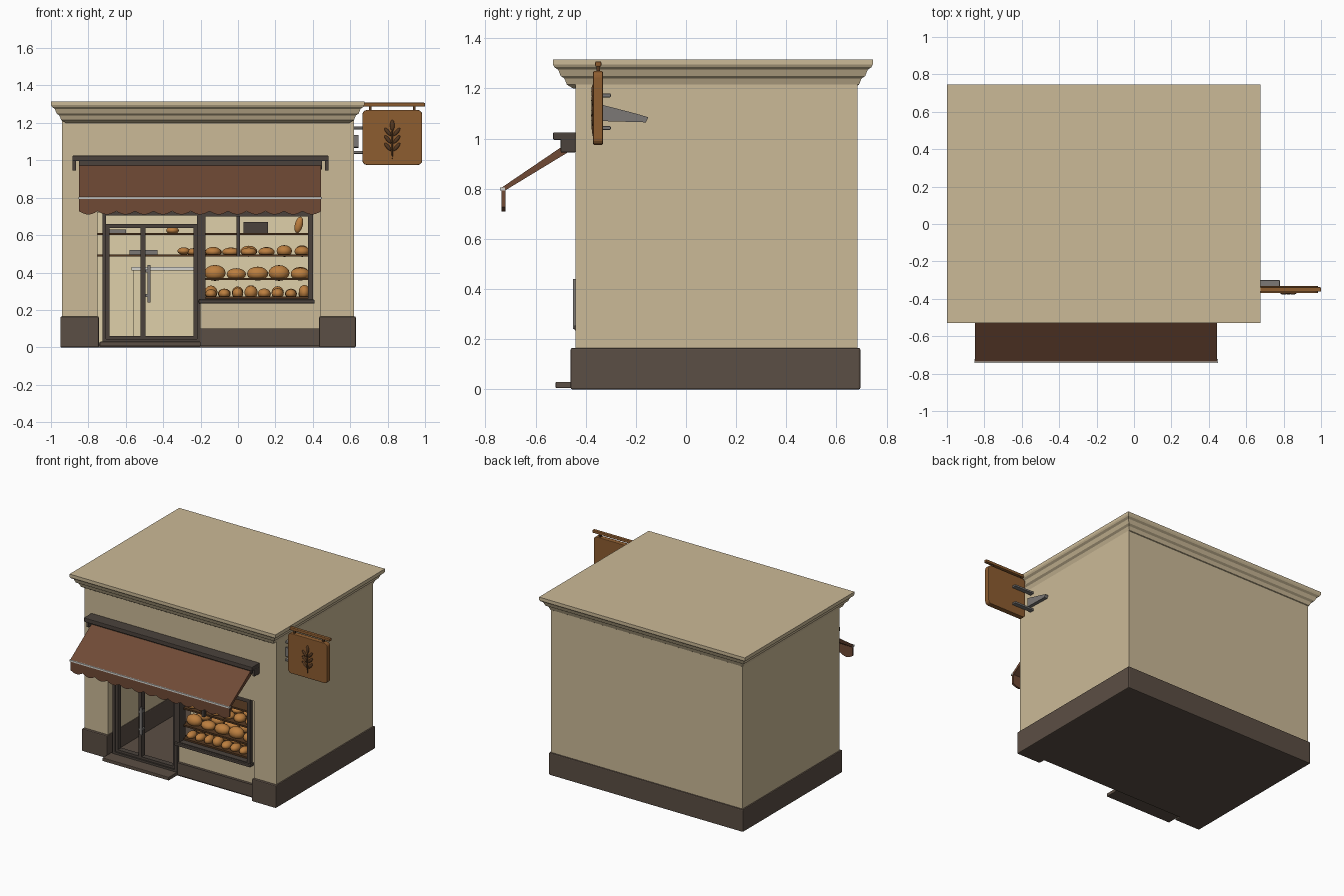
import bpy, bmesh, math, random
from mathutils import Matrix, Vector

random.seed(4)
cube = bpy.data.objects.get("Cube")
if cube:
    bpy.data.objects.remove(cube, do_unlink=True)


def material(name, r, g, b):
    m = bpy.data.materials.new(name)
    m.diffuse_color = (r, g, b, 1)
    m.use_nodes = True
    node = m.node_tree.nodes["Principled BSDF"]
    node.inputs["Base Color"].default_value = (r, g, b, 1)
    node.inputs["Roughness"].default_value = 0.9
    return m


CREAM = material("cream plaster", .6, .49, .31)
PALE = material("pale interior", .74, .63, .4)
STONE = material("dark stone", .105, .077, .058)
FRAME = material("dark frame", .07, .055, .045)
CLOTH = material("brown awning", .16, .068, .036)
TRIM = material("white trim", .68, .67, .63)
WOOD = material("sign wood", .27, .11, .03)
CARVE = material("carved wood", .09, .04, .015)
BREAD = material("bread crust", .5, .21, .05)
METAL = material("grey metal", .2, .19, .18)


def finish(name, bm, mat, bevel=0, smooth=False):
    bmesh.ops.recalc_face_normals(bm, faces=bm.faces)
    me = bpy.data.meshes.new(name)
    for f in bm.faces:
        f.smooth = smooth
    bm.to_mesh(me)
    bm.free()
    me.materials.append(mat)
    ob = bpy.data.objects.new(name, me)
    bpy.context.collection.objects.link(ob)
    if bevel:
        mod = ob.modifiers.new("soft edges", "BEVEL")
        mod.width = bevel
        mod.segments = 2
    return ob


def boxes(name, mat, *bounds, bevel=0):
    """Boxes given as x0, x1, y0, y1, z0, z1, joined in one object."""
    bm = bmesh.new()
    for x0, x1, y0, y1, z0, z1 in bounds:
        mid = Matrix.Translation(((x0 + x1) / 2, (y0 + y1) / 2, (z0 + z1) / 2))
        bmesh.ops.create_cube(bm, size=1, matrix=mid @ Matrix.Diagonal((x1 - x0, y1 - y0, z1 - z0, 1)))
    return finish(name, bm, mat, bevel)


def prism(name, mat, pts, axis, lo, hi, bevel=0):
    """Extrude a 2D outline along an axis."""
    place = {"x": lambda a, b, t: (t, a, b), "y": lambda a, b, t: (a, t, b), "z": lambda a, b, t: (a, b, t)}[axis]
    bm = bmesh.new()
    rings = [[bm.verts.new(place(a, b, t)) for a, b in pts] for t in (lo, hi)]
    for ring in rings:
        bm.faces.new(ring)
    for i in range(len(pts)):
        j = (i + 1) % len(pts)
        bm.faces.new((rings[0][i], rings[0][j], rings[1][j], rings[1][i]))
    return finish(name, bm, mat, bevel)


def blobs(name, mat, items, smooth=True):
    """Ellipsoids given as centre, radii and a tilt about y."""
    bm = bmesh.new()
    for centre, radii, tilt in items:
        m = Matrix.Translation(centre) @ Matrix.Rotation(tilt, 4, "Y") @ Matrix.Diagonal((*radii, 1))
        bmesh.ops.create_uvsphere(bm, u_segments=14, v_segments=8, radius=1, matrix=m)
    return finish(name, bm, mat, smooth=smooth)


def u_plan(grow, jamb):
    """Plan of the side and back walls, open at the front."""
    l, r, f, b = -.94 - grow, .62 + grow, -.44 - grow * 2, .685 + grow
    jl, jr = -.75 - jamb, .44 + jamb
    return [(l, f), (jl, f), (jl, .6), (jr, .6), (jr, f), (r, f), (r, b), (l, b)]


# Building shell
prism("side_and_back_walls", CREAM, u_plan(0, 0), "z", .02, .73)
boxes("upper_walls", CREAM, (-.94, .62, -.44, .685, .73, 1.23))
prism("stone_plinth", STONE, u_plan(.01, -.006), "z", 0, .165, bevel=.006)
boxes("floor_slab", STONE, (-.8, .5, -.41, .65, 0, .02))
boxes("door_step", STONE, (-.74, -.2, -.52, -.4, .005, .03), bevel=.004)
boxes("room_lining", PALE, (-.75, .44, .59, .605, .02, .73), (-.75, .44, -.38, .6, .722, .732))

# Stepped cornice, lofted from rectangles that grow upward
bm = bmesh.new()
rings = []
for off, z in ((-.02, 1.2), (.005, 1.215), (.015, 1.24), (.03, 1.25), (.04, 1.275), (.055, 1.285), (.06, 1.295), (.06, 1.315)):
    l, r, f, b = -.94 - off, .615 + off, -.47 - off, .685 + off
    rings.append([bm.verts.new((x, y, z)) for x, y in ((l, f), (r, f), (r, b), (l, b))])
for low, high in zip(rings, rings[1:]):
    for i in range(4):
        j = (i + 1) % 4
        bm.faces.new((low[i], low[j], high[j], high[i]))
bm.faces.new(rings[0])
bm.faces.new(rings[-1])
finish("cornice", bm, CREAM)

# Shop front below and beside the window
boxes("window_apron", CREAM, (-.2, .44, -.4, -.36, .1, .25), (.4, .44, -.4, -.36, .25, .73))
boxes("apron_kick", STONE, (-.21, .44, -.42, -.37, .01, .1))


def frame(name, x0, x1, z0, z1, w, y0, y1):
    boxes(name, FRAME, (x0, x0 + w, y0, y1, z0, z1), (x1 - w, x1, y0, y1, z0, z1),
          (x0, x1, y0, y1, z0, z0 + w), (x0, x1, y0, y1, z1 - w, z1))


frame("window_frame", -.2, .4, .235, .725, .025, -.43, -.36)
frame("door_surround", -.725, -.2, .025, .725, .02, -.425, -.365)
frame("door_frame", -.71, -.215, .04, .66, .022, -.415, -.375)
boxes("door_mullion", FRAME, (-.52, -.495, -.415, -.375, .04, .66))
boxes("window_mullion", FRAME, (-.008, .012, -.41, -.39, .485, .72))
boxes("window_sill", FRAME, (-.21, .41, -.445, -.36, .235, .255), bevel=.004)
boxes("door_handle", METAL, (-.485, -.468, -.45, -.435, .24, .44),
      (-.495, -.47, -.45, -.41, .27, .285), (-.495, -.47, -.45, -.41, .4, .415))

# Display shelves, rear shelves and counter
levels = (.26, .36, .485, .6)
boxes("display_shelves", CARVE, *[(-.19, .39, -.385, -.14, z, z + .012) for z in levels])
boxes("display_back", PALE, (-.2, .44, -.14, -.125, .02, .725))
boxes("rear_shelves", CARVE, *[(-.75, -.2, .42, .59, z, z + .012) for z in levels[2:]])
boxes("counter", PALE, (-.56, -.2, .25, .38, .02, .41))
boxes("counter_top", TRIM, (-.57, -.2, .23, .39, .41, .43), bevel=.004)
boxes("display_tray", FRAME, (.03, .16, -.3, -.22, .612, .67))
boxes("rear_trays", METAL, (-.69, -.6, .45, .55, .61, .63), (-.58, -.43, .45, .55, .497, .52))

# Bread in rows, wider loaves higher up
loaves = []
for z, count, height in zip(levels, (8, 5, 6), (.04, .045, .035)):
    step = .57 / count
    for row_y in (-.33, -.22):
        for i in range(count):
            size = step * random.uniform(.4, .52)
            tall = height * random.uniform(.6, 1)
            loaves.append(((-.18 + step * (i + .5), row_y, z + .008 + tall * .7), (size, .045, tall), 0))
loaves.append(((.325, -.27, .655), (.022, .02, .045), .25))
for x, z in ((-.29, .515), (-.24, .51), (-.35, .625)):
    loaves.append(((x, .5, z), (.035, .04, .02), 0))
blobs("bread_loaves", BREAD, loaves)

# Awning: housing, sloping cloth, trim and scalloped valance
boxes("awning_housing", FRAME, (-.885, .485, -.53, -.44, .995, 1.025), (-.85, .45, -.49, -.44, .95, 1),
      *[(x, x + .02, -.5, -.44, .945, 1) for x in (-.885, .465)], bevel=.004)
prism("awning_cloth", CLOTH, [(-.455, .995), (-.735, .805), (-.735, .785), (-.455, .955)], "x", -.85, .445)
boxes("awning_trim", TRIM, (-.853, .448, -.742, -.722, .793, .805))
scallops, pieces = 13, 6
width = 1.295 / scallops
outline = [(.445, .795), (-.85, .795)]
for i in range(scallops):
    for k in range(pieces):
        t = k / pieces
        outline.append((-.85 + width * (i + t), .728 - .018 * math.sin(math.pi * t)))
outline.append((.445, .728))
prism("awning_valance", CLOTH, outline, "y", -.735, -.72)

# Hanging sign with rounded corners
radius, cx, cz, hw, hh = .025, .825, 1.122, .16, .147
corners = []
for q, (sx, sz) in enumerate(((1, 1), (-1, 1), (-1, -1), (1, -1))):
    for k in range(5):
        a = math.pi / 2 * (q + k / 4)
        corners.append((cx + sx * (hw - radius) + radius * math.cos(a), cz + sz * (hh - radius) + radius * math.sin(a)))
prism("sign_board", WOOD, corners, "y", -.37, -.332, bevel=.004)
boxes("sign_pole", WOOD, (.6, 1, -.362, -.338, 1.287, 1.308), bevel=.005)
boxes("sign_hangers", CARVE, *[(x, x + .014, -.357, -.343, 1.26, 1.295) for x in (.7, .935)])

# Carved ear of grain on the sign face
ear = [((cx, -.37, cz + .065), (.012, .008, .03), 0), ((cx, -.37, cz - .03), (.005, .008, .085), 0)]
for side in (-1, 1):
    for i in range(3):
        ear.append(((cx + side * .024, -.37, cz + .03 - i * .04), (.01, .008, .027), side * .7))
blobs("grain_relief", CARVE, ear)

# Wall bracket behind the sign
boxes("sign_bracket_arms", METAL, *[(.61, .78, -.335, -.3, z, z + .015) for z in (1.035, 1.165)], bevel=.004)
prism("sign_bracket_plate", METAL, [(-.335, 1.135), (-.2, 1.1), (-.15, 1.085), (-.16, 1.065), (-.335, 1.07)], "x", .615, .645)
